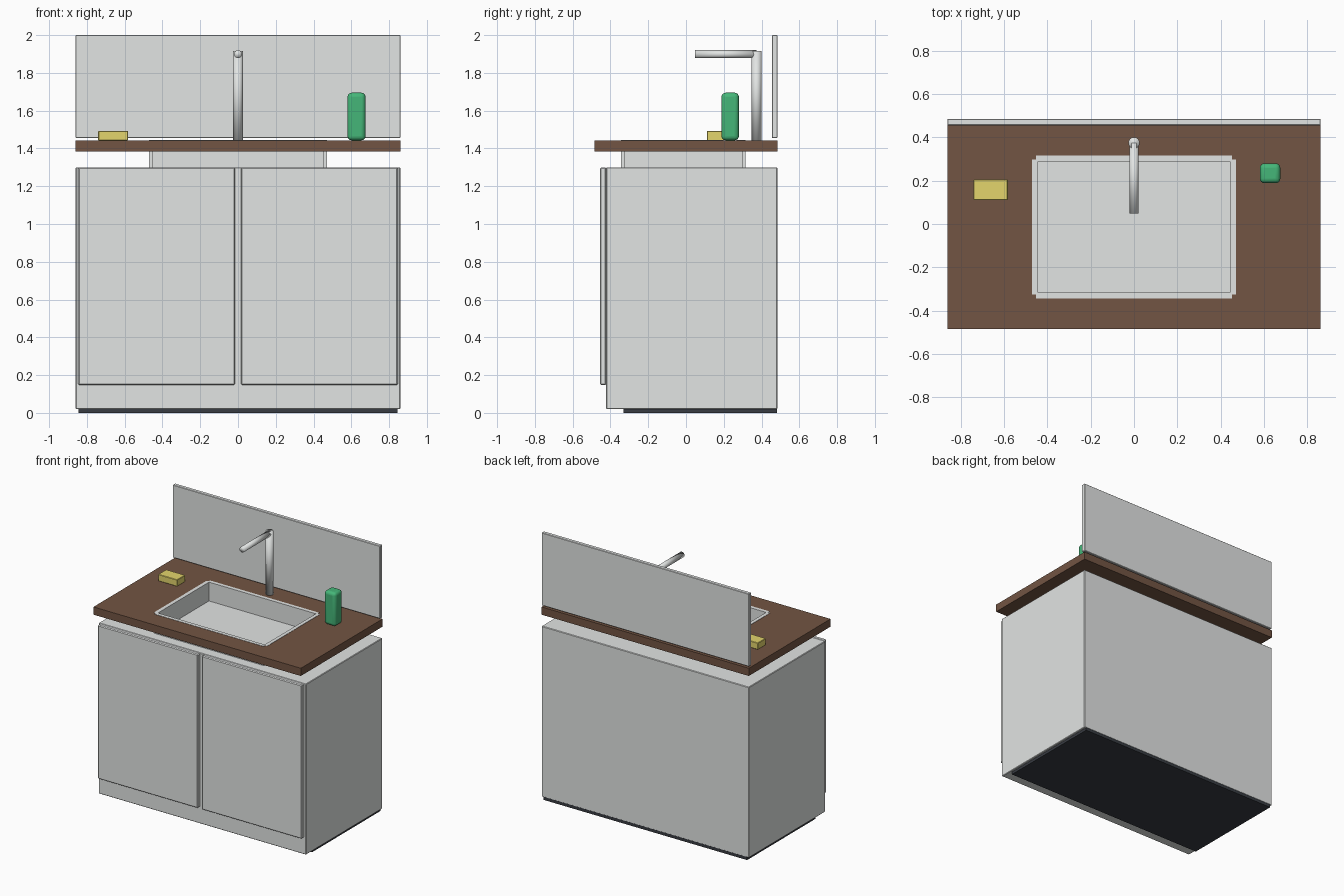
import bpy
import math

if "Cube" in bpy.data.objects:
    bpy.data.objects.remove(bpy.data.objects["Cube"], do_unlink=True)


def material(name, rgb):
    m = bpy.data.materials.new(name)
    m.use_nodes = True
    m.diffuse_color = (*rgb, 1)
    m.node_tree.nodes["Principled BSDF"].inputs["Base Color"].default_value = (*rgb, 1)
    return m


GREY = material("pale grey", (0.76, 0.78, 0.77))
WOOD = material("brown wood", (0.17, 0.09, 0.056))
DARK = material("dark plinth", (0.04, 0.045, 0.055))
GREEN = material("green soap", (0.06, 0.47, 0.19))
YELLOW = material("yellow sponge", (0.77, 0.66, 0.15))


def box(name, xs, ys, zs, mat, bevel=0, segments=1):
    """Box from its min and max along each axis, with an optional bevel."""
    spans = (xs, ys, zs)
    bpy.ops.mesh.primitive_cube_add(size=1, location=[(a + b) / 2 for a, b in spans])
    ob = bpy.context.object
    ob.name = name
    ob.scale = [b - a for a, b in spans]
    bpy.ops.object.transform_apply(location=False, rotation=False, scale=True)
    ob.data.materials.append(mat)
    if bevel:
        mod = ob.modifiers.new("Bevel", "BEVEL")
        mod.width, mod.segments = bevel, segments
    return ob


def tube(name, radius, length, location, rotation=(0, 0, 0)):
    """Cylinder smoothed over its caps, for a soft metal look."""
    bpy.ops.mesh.primitive_cylinder_add(vertices=32, radius=radius, depth=length,
                                        location=location, rotation=rotation)
    ob = bpy.context.object
    ob.name = name
    ob.data.materials.append(GREY)
    bpy.ops.object.shade_smooth()


W, BACK = 0.86, 0.484          # half width and rear face
COUNTER = 1.443                # top of the worktop

# Cabinet, plinth and doors
box("plinth", (-0.845, 0.845), (-0.33, BACK - 0.001), (0, 0.13), DARK)
box("cabinet", (-W, W), (-0.423, BACK), (0.02, 1.3), GREY, 0.004)
for side, name in ((-1, "right_door"), (1, "left_door")):
    box(name, sorted((side * 0.016, side * 0.846)), (-0.455, -0.423), (0.147, 1.3), GREY, 0.006)

# Worktop with an opening for the basin
worktop = box("worktop", (-W, W), (-BACK, BACK), (1.385, COUNTER), WOOD)
cutter = box("basin_cutter", (-0.445, 0.445), (-0.318, 0.291), (1.35, 1.5), WOOD)
cutter.hide_render = True
cutter.hide_viewport = True
cut = worktop.modifiers.new("Opening", "BOOLEAN")
cut.object, cut.solver = cutter, "EXACT"

# Basin walls overlap at the corners, with a floor between them
RIM = COUNTER + 0.002
for side, name in ((-1, "basin_right_wall"), (1, "basin_left_wall")):
    box(name, sorted((side * 0.443, side * 0.47)), (-0.326, 0.298), (1.25, RIM), GREY)
box("basin_front_wall", (-0.453, 0.453), (-0.343, -0.316), (1.25, RIM), GREY)
box("basin_back_wall", (-0.453, 0.453), (0.289, 0.316), (1.25, RIM), GREY)
box("basin_floor", (-0.45, 0.45), (-0.32, 0.293), (1.27, 1.304), GREY)

# Backsplash
box("backsplash", (-W, W), (0.455, BACK), (1.455, 2), GREY, 0.003)

# Tap
tube("tap_column", 0.026, 0.475, (0, 0.374, COUNTER + 0.2365))
tube("tap_spout", 0.021, 0.325, (0, 0.21, 1.899), (math.pi / 2, 0, 0))

# Sponge and soap bottle
box("sponge", (-0.74, -0.582), (0.11, 0.205), (COUNTER, 1.493), YELLOW, 0.003)
box("soap_bottle", (0.58, 0.675), (0.188, 0.28), (COUNTER, 1.695), GREEN, 0.022, 4)
bpy.ops.object.shade_smooth_by_angle(angle=math.radians(40))
